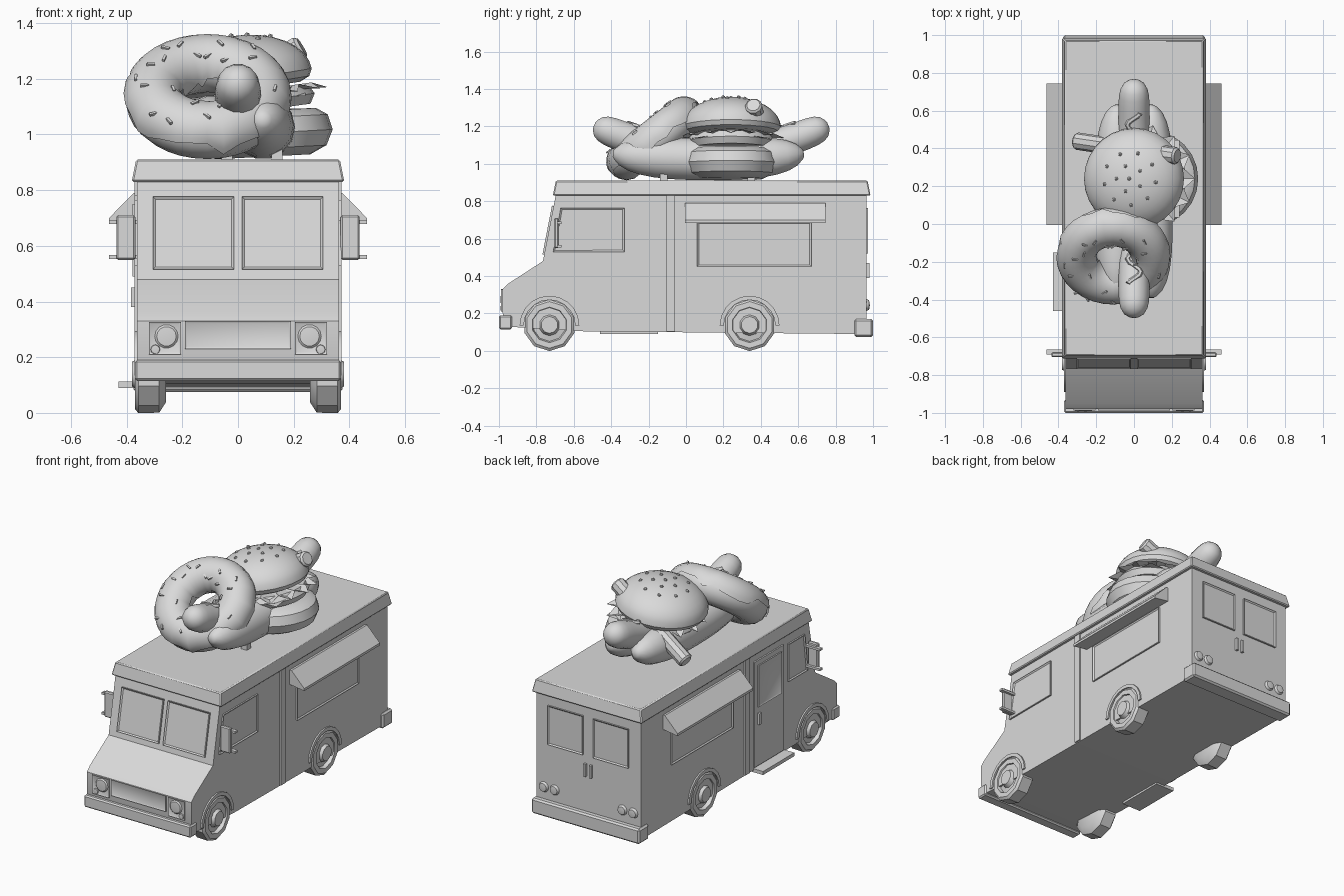
import bpy, bmesh, math, random
from mathutils import Matrix, Vector

random.seed(4)
cube = bpy.data.objects.get("Cube")
if cube:
    bpy.data.objects.remove(cube, do_unlink=True)

grey = bpy.data.materials.new("plain_grey")
grey.use_nodes = True
grey.diffuse_color = (0.7, 0.7, 0.7, 1)
grey.node_tree.nodes["Principled BSDF"].inputs["Base Color"].default_value = (0.7, 0.7, 0.7, 1)
parts = []


def finish(name, bm, matrix=None):
    if matrix:
        bm.transform(matrix)
    bmesh.ops.recalc_face_normals(bm, faces=bm.faces)
    mesh = bpy.data.meshes.new(name)
    bm.to_mesh(mesh)
    bm.free()
    mesh.materials.append(grey)
    obj = bpy.data.objects.new(name, mesh)
    bpy.context.collection.objects.link(obj)
    parts.append(obj)
    return obj


def box(name, lo, hi, taper=0.0, bevel=0.0):
    bm = bmesh.new()
    bmesh.ops.create_cube(bm, size=1)
    lo, hi = Vector(lo), Vector(hi)
    for v in bm.verts:
        top = v.co.z > 0
        v.co = Vector([(a + b) / 2 + c * (b - a) for a, b, c in zip(lo, hi, v.co)])
        if top:
            v.co.x -= math.copysign(taper, v.co.x)
            v.co.y -= math.copysign(taper, v.co.y)
    if bevel:
        bmesh.ops.bevel(bm, geom=bm.edges[:], offset=bevel, segments=1, affect='EDGES')
    return finish(name, bm)


def prism(name, points, push):
    """Extrude a flat 3D outline along a vector."""
    bm = bmesh.new()
    face = bm.faces.new([bm.verts.new(p) for p in points])
    ext = bmesh.ops.extrude_face_region(bm, geom=[face])
    bmesh.ops.translate(bm, vec=push, verts=[g for g in ext["geom"] if isinstance(g, bmesh.types.BMVert)])
    return finish(name, bm)


def panel(name, points, push, rim=0.012):
    """Framed pane: a raised plate with an inset, sunken centre."""
    obj = prism(name, points, push)
    bm = bmesh.new()
    bm.from_mesh(obj.data)
    push = Vector(push)
    face = max(bm.faces, key=lambda f: f.normal.dot(push) * 10 + f.calc_center_median().dot(push))
    bmesh.ops.inset_region(bm, faces=[face], thickness=rim)
    bmesh.ops.translate(bm, vec=-push * 0.7, verts=face.verts[:])
    bm.to_mesh(obj.data)
    bm.free()


def lathe(name, profile, matrix, sides=24):
    """Revolve (radius, height) pairs about local z."""
    bm = bmesh.new()
    verts = [bm.verts.new((r, 0, h)) for r, h in profile]
    edges = [bm.edges.new(pair) for pair in zip(verts, verts[1:])]
    bmesh.ops.spin(bm, geom=verts + edges, cent=(0, 0, 0), axis=(0, 0, 1),
                   angle=math.tau, steps=sides, use_merge=True)
    bmesh.ops.remove_doubles(bm, verts=bm.verts, dist=0.0005)
    return finish(name, bm, matrix)


def tube(name, path, radius, steps=16, sides=14):
    """Sweep a circle along path(t), t from -1 to 1."""
    bm = bmesh.new()
    rings = []
    for i in range(steps + 1):
        t = -math.cos(math.pi * i / steps)
        turn = (path(t + 0.01) - path(t - 0.01)).to_track_quat('Z', 'Y')
        rings.append([bm.verts.new(path(t) + turn @ Vector((math.cos(a), math.sin(a), 0)) * radius(t))
                      for a in (math.tau * k / sides for k in range(sides))])
    for a, b in zip(rings, rings[1:]):
        for k in range(sides):
            n = (k + 1) % sides
            bm.faces.new((a[k], a[n], b[n], b[k]))
    bm.faces.new(rings[0])
    bm.faces.new(rings[-1])
    return finish(name, bm)


def side_rect(s, x, y0, y1, z0, z1, lean=0.0):
    return [(s * x, y0, z0), (s * x, y1, z0), (s * x, y1, z1), (s * x, y0 + lean, z1)]


# Van body and roof
W = 0.362
outline = [(-0.96, 0.13), (-0.98, 0.2), (-0.98, 0.33), (-0.95, 0.36), (-0.765, 0.48),
           (-0.695, 0.84), (0.965, 0.84), (0.965, 0.09), (-0.55, 0.105)]
prism("van_body", [(-W, y, z) for y, z in outline], (2 * W, 0, 0))
box("roof", (-0.382, -0.712, 0.83), (0.382, 0.987, 0.91), taper=0.016, bevel=0.006)
box("front_bumper", (-0.37, -1, 0.115), (0.37, -0.93, 0.19), bevel=0.008)
box("rear_bumper", (-0.375, 0.9, 0.075), (0.375, 1, 0.17), bevel=0.01)
box("door_step", (-0.43, -0.46, 0.09), (-0.3, -0.15, 0.112))


# Windscreen follows the slanted front
def screen_y(z):
    return -0.765 + (z - 0.48) * 0.07 / 0.36


for s in (-1, 1):
    panel("windscreen", [(s * x, screen_y(z), z) for x, z in
                         ((0.015, 0.515), (0.305, 0.515), (0.305, 0.775), (0.015, 0.775))],
          (0, -0.009, 0.002))
    # Headlights
    panel("headlight_panel", [(s * x, -0.98, z) for x, z in
                              ((0.205, 0.21), (0.32, 0.21), (0.32, 0.327), (0.205, 0.327))], (0, -0.008, 0))
    front = Matrix.Rotation(math.pi / 2, 4, 'X')
    lathe("headlight", [(0, 0.012), (0.035, 0.009), (0.045, 0)],
          Matrix.Translation((s * 0.257, -0.98, 0.275)) @ front, 14)
    lathe("indicator", [(0, 0.012), (0.016, 0.01), (0.018, 0)],
          Matrix.Translation((s * 0.297, -0.98, 0.228)) @ front, 8)
    # Back windows, handles and lamps
    panel("back_window", [(s * x, 0.965, z) for x, z in
                          ((0.035, 0.52), (0.28, 0.52), (0.28, 0.765), (0.035, 0.765))], (0, 0.009, 0))
    box("back_handle", (s * 0.02 - 0.007, 0.96, 0.39), (s * 0.02 + 0.007, 0.982, 0.47))
    for x in (0.235, 0.31):
        lathe("tail_lamp", [(0, 0.018), (0.025, 0.014), (0.032, 0)],
              Matrix.Translation((s * x, 0.965, 0.245)) @ Matrix.Rotation(-math.pi / 2, 4, 'X'), 12)
    # Serving hatch, awning and trim on both sides
    out = (s * 0.009, 0, 0)
    panel("serving_window", side_rect(s, W, 0.06, 0.67, 0.45, 0.69), out)
    prism("awning", [(s * 0.36, -0.005, 0.79), (s * 0.375, -0.005, 0.79),
                     (s * 0.463, -0.005, 0.7), (s * 0.463, -0.005, 0.685), (s * 0.36, -0.005, 0.7)], (0, 0.75, 0))
    prism("side_trim", side_rect(s, W, -0.105, -0.06, 0.105, 0.83), out)
    # Wing mirrors
    box("mirror", (s * 0.403 - 0.034, -0.705, 0.55), (s * 0.403 + 0.034, -0.68, 0.71), bevel=0.006)
    for z in (0.56, 0.685):
        box("mirror_arm", (s * 0.405 - 0.058, -0.69, z - 0.007), (s * 0.405 + 0.058, -0.665, z + 0.007))
    # Wheels and arches
    for y in (-0.73, 0.34):
        turn = Matrix.Rotation(s * math.pi / 2, 4, 'Y')
        lathe("wheel", [(0, -0.11), (0.1, -0.11), (0.138, -0.085), (0.14, -0.01), (0.125, 0.002), (0.095, 0.002),
                        (0.088, -0.02), (0.058, -0.014), (0.045, 0.012), (0, 0.012)],
              Matrix.Translation((s * 0.368, y, 0.139)) @ turn, 10)
        arc = [math.pi * k / 10 for k in range(11)]
        ring = [(r * math.cos(a), r * math.sin(a)) for r, seq in ((0.16, arc), (0.138, arc[::-1])) for a in seq]
        prism("wheel_arch", [(s * W, y + a, 0.135 + b) for a, b in ring], out)

panel("grille", [(x, -0.98, z) for x, z in ((-0.19, 0.23), (0.19, 0.23), (0.19, 0.33), (-0.19, 0.33))], (0, -0.008, 0))
panel("driver_window", side_rect(1, W, -0.71, -0.33, 0.53, 0.765, 0.04), (0.009, 0, 0))
panel("passenger_window", side_rect(-1, W, -0.68, -0.49, 0.53, 0.765, 0.03), (-0.009, 0, 0))
prism("side_door", side_rect(-1, W, -0.44, -0.15, 0.12, 0.78), (-0.009, 0, 0))
panel("door_window", side_rect(-1, W + 0.009, -0.41, -0.18, 0.49, 0.75), (-0.008, 0, 0))
box("door_handle", (-0.385, -0.2, 0.38), (-0.365, -0.18, 0.45))

# Sign supports on the roof
for x in (-0.04, 0.14):
    for y in (-0.12, 0.35):
        box("sign_support", (x - 0.02, y - 0.02, 0.9), (x + 0.02, y + 0.02, 1.0))


# Hot dog: sausage curling up at both ends between two bun halves
def sausage_path(t):
    return Vector((0, 0.135 + 0.625 * t, 1.06 + 0.15 * t * t))


tube("sausage", sausage_path, lambda t: 0.083 * max(0.02, 1 - abs(t) ** 18) ** 0.5, 24)
for s in (-1, 1):
    tube("hot_dog_bun", lambda t: Vector((s * 0.09, 0.12 + 0.51 * t, 1.025 + 0.03 * t * t)),
         lambda t: 0.115 * max(0.02, 1 - t ** 4) ** 0.5)
tube("mustard", lambda t: sausage_path(t * 0.72) + Vector((0.035 * math.sin(t * 20), 0, 0.08)),
     lambda t: 0.014, 48, 6)

# Ring doughnut with wavy icing and sprinkles
ring_place = Matrix.Translation((-0.11, -0.165, 1.133)) @ Matrix.Rotation(math.radians(38), 4, 'X')


def torus_point(a, b, r):
    d = 0.195 + r * math.cos(b)
    return Vector((d * math.cos(a), d * math.sin(a), r * math.sin(b)))


def torus(name, r, start, span, n=32, m=14):
    bm = bmesh.new()
    grid = [[bm.verts.new(torus_point(math.tau * i / n, start(i) + span(i) * j / m, r)) for j in range(m + 1)]
            for i in range(n)]
    for i in range(n):
        for j in range(m):
            k = (i + 1) % n
            bm.faces.new((grid[i][j], grid[k][j], grid[k][j + 1], grid[i][j + 1]))
    bmesh.ops.remove_doubles(bm, verts=bm.verts, dist=0.0005)
    finish(name, bm, ring_place)


torus("doughnut", 0.101, lambda i: 0, lambda i: math.tau)
drip = [random.uniform(-0.35, 0.3) for _ in range(32)]
torus("icing", 0.108, lambda i: drip[i], lambda i: math.pi - 2 * drip[i])
for i in range(24):
    bm = bmesh.new()
    bmesh.ops.create_cube(bm, size=0.012)
    bmesh.ops.scale(bm, vec=(2.5, 0.8, 0.8), verts=bm.verts)
    spot = torus_point(math.tau * i / 24, random.uniform(0.7, 2.4), 0.11)
    finish("sprinkle", bm, ring_place @ Matrix.Translation(spot) @ Matrix.Rotation(i * 1.7, 4, 'Z'))

# Burger: leaning stack of bun, lettuce, patty, cheese and seeded top
base = Matrix.Translation((0.09, 0.24, 0.92)) @ Matrix.Rotation(math.radians(-3), 4, 'Y')
lathe("burger_bottom_bun", [(0, 0), (0.17, 0), (0.23, 0.03), (0.255, 0.085), (0.24, 0.14), (0.2, 0.165), (0, 0.17)], base)
middle = Matrix.Translation((0.04, 0.24, 1.1)) @ Matrix.Rotation(math.radians(-8), 4, 'Y')
lathe("patty", [(0, -0.02), (0.22, -0.02), (0.24, 0.015), (0.22, 0.05), (0, 0.05)], middle)
for name, z, sides, big, dip in (("lettuce", 0.055, 28, 0.29, 0.24), ("cheese", 0.035, 8, 0.29, 0.21)):
    bm = bmesh.new()
    bmesh.ops.create_circle(bm, cap_ends=True, cap_tris=True, radius=1, segments=sides)
    for k, v in enumerate([v for v in bm.verts if v.co.length > 0.5]):
        v.co = v.co * (big if k % 2 else dip) + Vector((0, 0, -0.025 if k % 2 else 0))
    bmesh.ops.translate(bm, vec=(0, 0, z), verts=bm.verts)
    finish(name, bm, middle)
top = Matrix.Translation((0.0, 0.24, 1.195)) @ Matrix.Rotation(math.radians(-9), 4, 'Y')
dome = [(0.268 * math.cos(a), 0.16 * math.sin(a)) for a in (math.pi / 2 * k / 8 for k in range(9))]
lathe("burger_top_bun", [(0, -0.04), (0.22, -0.04), (0.255, -0.025)] + dome, top, 28)
for count, r in ((1, 0), (5, 0.07), (9, 0.14)):
    for k in range(count):
        a = math.tau * k / count + r * 9
        bm = bmesh.new()
        bmesh.ops.create_icosphere(bm, subdivisions=1, radius=0.011)
        spot = Vector((r * math.cos(a), r * math.sin(a), 0.16 * math.sqrt(1 - (r / 0.268) ** 2)))
        finish("sesame_seed", bm, top @ Matrix.Translation(spot))

# Skewer roll running through the burger
tube("skewer_roll", lambda t: Vector((-0.04 + 0.27 * t, 0.4 - 0.04 * t, 1.155 + 0.16 * t)),
     lambda t: 0.046 if abs(t) < 0.98 else 0.036, 12, 10)

# Smooth shading that keeps hard edges
bpy.ops.object.select_all(action='DESELECT')
for obj in parts:
    obj.select_set(True)
bpy.context.view_layer.objects.active = parts[0]
bpy.ops.object.shade_smooth_by_angle(angle=math.radians(35))
